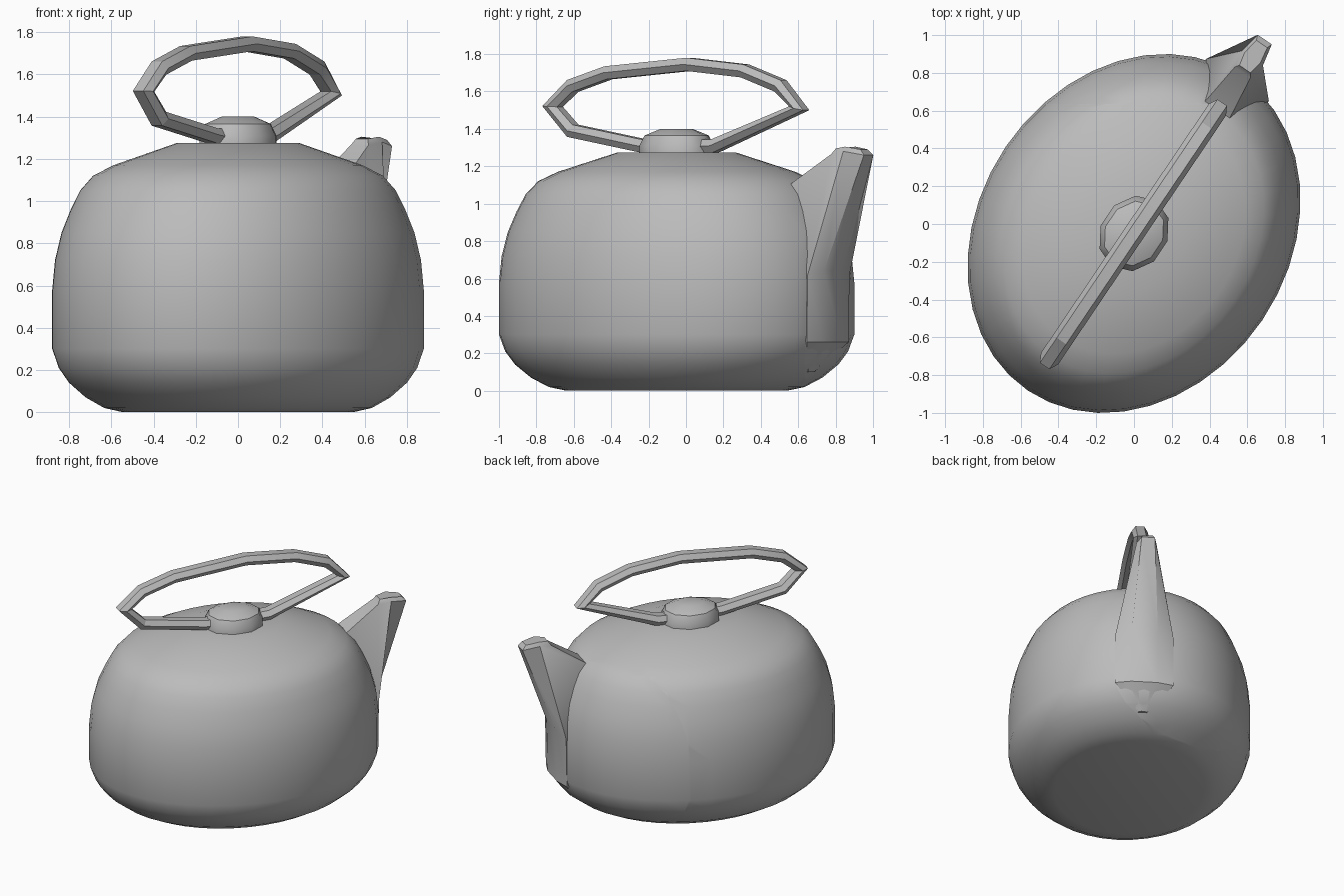
import bpy, bmesh, math
from mathutils import Matrix, Vector

cube = bpy.data.objects.get("Cube")
if cube:
    bpy.data.objects.remove(cube)

grey = bpy.data.materials.new("kettle grey")
grey.use_nodes = True
COLOUR = (0.5, 0.5, 0.5, 1)
grey.diffuse_color = COLOUR
grey.node_tree.nodes["Principled BSDF"].inputs["Base Color"].default_value = COLOUR

# Parts are modelled with the long axis on x, then turned into place
PLACE = Matrix.Translation((0, -0.05, 0)) @ Matrix.Rotation(math.radians(56), 4, 'Z')


def loft(name, rings, closed=False, seam=None, angle=30):
    """Bridge rings of points; cap both ends, or join them when closed."""
    bm = bmesh.new()
    rows = [[bm.verts.new(PLACE @ Vector(p)) for p in ring] for ring in rings]
    pairs = list(zip(rows, rows[1:]))
    if closed:
        pairs.append((rows[-1], rows[0]))
    for low, high in pairs:
        n = len(low)
        for i in range(n):
            j = (i + 1) % n
            bm.faces.new((low[i], low[j], high[j], high[i]))
    if not closed:
        bm.faces.new(rows[0][::-1])
        bm.faces.new(rows[-1])
    bmesh.ops.recalc_face_normals(bm, faces=bm.faces)
    if seam is not None:
        cut = bmesh.ops.bisect_plane(bm, geom=bm.verts[:] + bm.edges[:] + bm.faces[:],
                                     plane_co=(0, seam, 0), plane_no=(0, 1, 0))
        edges = [e for e in cut["geom_cut"] if isinstance(e, bmesh.types.BMEdge)]
        bmesh.ops.split_edges(bm, edges=edges)
    mesh = bpy.data.meshes.new(name)
    bm.to_mesh(mesh)
    bm.free()
    mesh.materials.append(grey)
    obj = bpy.data.objects.new(name, mesh)
    bpy.context.collection.objects.link(obj)
    bpy.ops.object.select_all(action='DESELECT')
    obj.select_set(True)
    bpy.context.view_layer.objects.active = obj
    bpy.ops.object.shade_smooth_by_angle(angle=math.radians(angle))
    return obj


def oval(a, b, z, n):
    return [(a * math.cos(math.tau * i / n), b * math.sin(math.tau * i / n), z)
            for i in range(n)]


# Oval body with a seam across the back
profile = [(.62, 0), (.72, .02), (.82, .07), (.91, .14), (.965, .21), (1, .3),
           (1, .58), (.985, .72), (.95, .85), (.9, .96), (.85, 1.05),
           (.78, 1.12), (.67, 1.17), (.33, 1.275)]
loft("body", [oval(1.004 * r, .82 * r, z, 40) for r, z in profile], seam=.635, angle=40)

# Lid knob
knob = [(.21, 1.26), (.21, 1.31), (.18, 1.365), (.09, 1.4)]
loft("lid_knob", [oval(r, r * .85, z, 10) for r, z in knob], angle=40)


# Spout: each ring is a mirrored inner, side and outer point (x, y, z)
def mirrored(points):
    return points + [(x, -y, z) for x, y, z in reversed(points)]


loft("spout", [mirrored(p) for p in (
    [(.7, .02, .12), (.87, .03, .1), (.88, .01, .1)],
    [(.75, .08, .4), (.974, .2, .26), (1.004, .09, .26)],
    [(.78, .08, 1.1), (.98, .2, .62), (1.01, .09, .64)],
    [(1.03, .05, 1.265), (1.12, .068, 1.28), (1.238, .045, 1.26)],
    [(1.05, .035, 1.295), (1.12, .05, 1.305), (1.21, .035, 1.29)],
)], angle=35)

# Loop handle: a six-sided bar swept round a path in the upright plane
path = [Vector(p) for p in ((0, 1.3), (-.22, 1.31), (-.67, 1.39), (-.8, 1.52),
                            (-.67, 1.63), (-.44, 1.7), (.08, 1.745), (.44, 1.71),
                            (.67, 1.63), (.79, 1.51), (.25, 1.31))]
section = [(.035, -.03), (.035, .03), (0, .055), (-.035, .03), (-.035, -.03), (0, -.055)]
rings = []
for i, p in enumerate(path):
    before = (p - path[i - 1]).normalized()
    after = (path[(i + 1) % len(path)] - p).normalized()
    along = (before + after).normalized()
    out = Vector((along.y, -along.x)) / max(.75, along.dot(after))
    rings.append([(p.x + out.x * h, w, p.y + out.y * h) for h, w in section])
loft("handle", rings, closed=True, angle=20)
